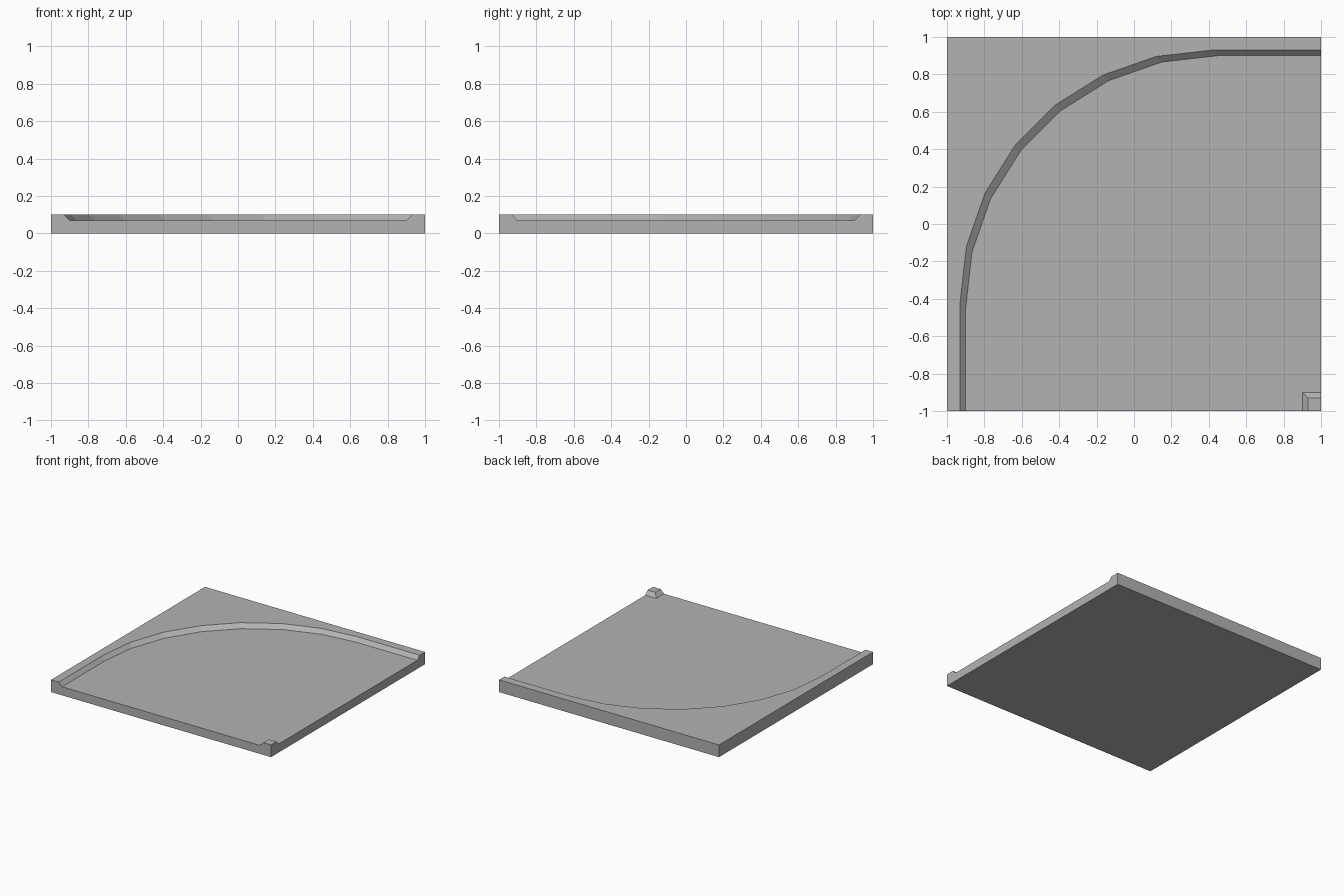
import bpy, bmesh
from math import sin, cos, pi

cube = bpy.data.objects.get("Cube")
if cube:
    bpy.data.objects.remove(cube, do_unlink=True)

TOP, FLOOR = 0.1, 0.07      # raised level and sunken level
EDGE, SLOPE = 0.93, 0.03    # kerb position and run of its slope
RADIUS, STEPS = 1.35, 7     # kerb bend

grey = bpy.data.materials.new("plain grey")
grey.use_nodes = True
grey.diffuse_color = (0.45, 0.45, 0.45, 1)
grey.node_tree.nodes["Principled BSDF"].inputs["Base Color"].default_value = grey.diffuse_color


def bend(shift, z):
    """Kerb line from the front edge, round the bend, to the left edge."""
    c = RADIUS - EDGE + shift
    arc = [(c - RADIUS * cos(a), -c + RADIUS * sin(a), z)
           for a in (i * pi / 2 / STEPS for i in range(STEPS + 1))]
    return [(shift - EDGE, -1, z)] + arc + [(1, EDGE - shift, z)]


def corner(size, z):
    """Outline of the small corner island, from the front edge to the left edge."""
    return [(1 - size, -1, z), (1 - size, size - 1, z), (1, size - 1, z)]


bm = bmesh.new()


def face(points):
    bm.faces.new([bm.verts.new(p) for p in points])


def strip(a, b):
    for i in range(len(a) - 1):
        face([a[i], a[i + 1], b[i + 1], b[i]])


kerb_top, kerb_foot = bend(0, TOP), bend(SLOPE, FLOOR)
island_top, island_foot = corner(1 - EDGE, TOP), corner(1 - EDGE + SLOPE, FLOOR)

# Raised verge, sloped kerb and sunken road
face(kerb_top + [(1, 1, TOP), (-1, 1, TOP), (-1, -1, TOP)])
strip(kerb_top, kerb_foot)
face(kerb_foot + island_foot[::-1])

# Corner island
strip(island_top, island_foot)
face(island_top + [(1, -1, TOP)])

# Front and left sides follow the road profile
face([(-1, -1, 0), (1, -1, 0), (1, -1, TOP), island_top[0], island_foot[0],
      kerb_foot[0], kerb_top[0], (-1, -1, TOP)])
face([(1, -1, 0), (1, 1, 0), (1, 1, TOP), kerb_top[-1], kerb_foot[-1],
      island_foot[-1], island_top[-1], (1, -1, TOP)])

# Back side, right side and underside
face([(-1, 1, 0), (1, 1, 0), (1, 1, TOP), (-1, 1, TOP)])
face([(-1, -1, 0), (-1, 1, 0), (-1, 1, TOP), (-1, -1, TOP)])
face([(-1, -1, 0), (1, -1, 0), (1, 1, 0), (-1, 1, 0)])

bmesh.ops.remove_doubles(bm, verts=bm.verts, dist=0.0001)
bmesh.ops.recalc_face_normals(bm, faces=bm.faces)
mesh = bpy.data.meshes.new("corner_road_tile")
bm.to_mesh(mesh)
bm.free()
mesh.materials.append(grey)
tile = bpy.data.objects.new("corner_road_tile", mesh)
bpy.context.collection.objects.link(tile)
